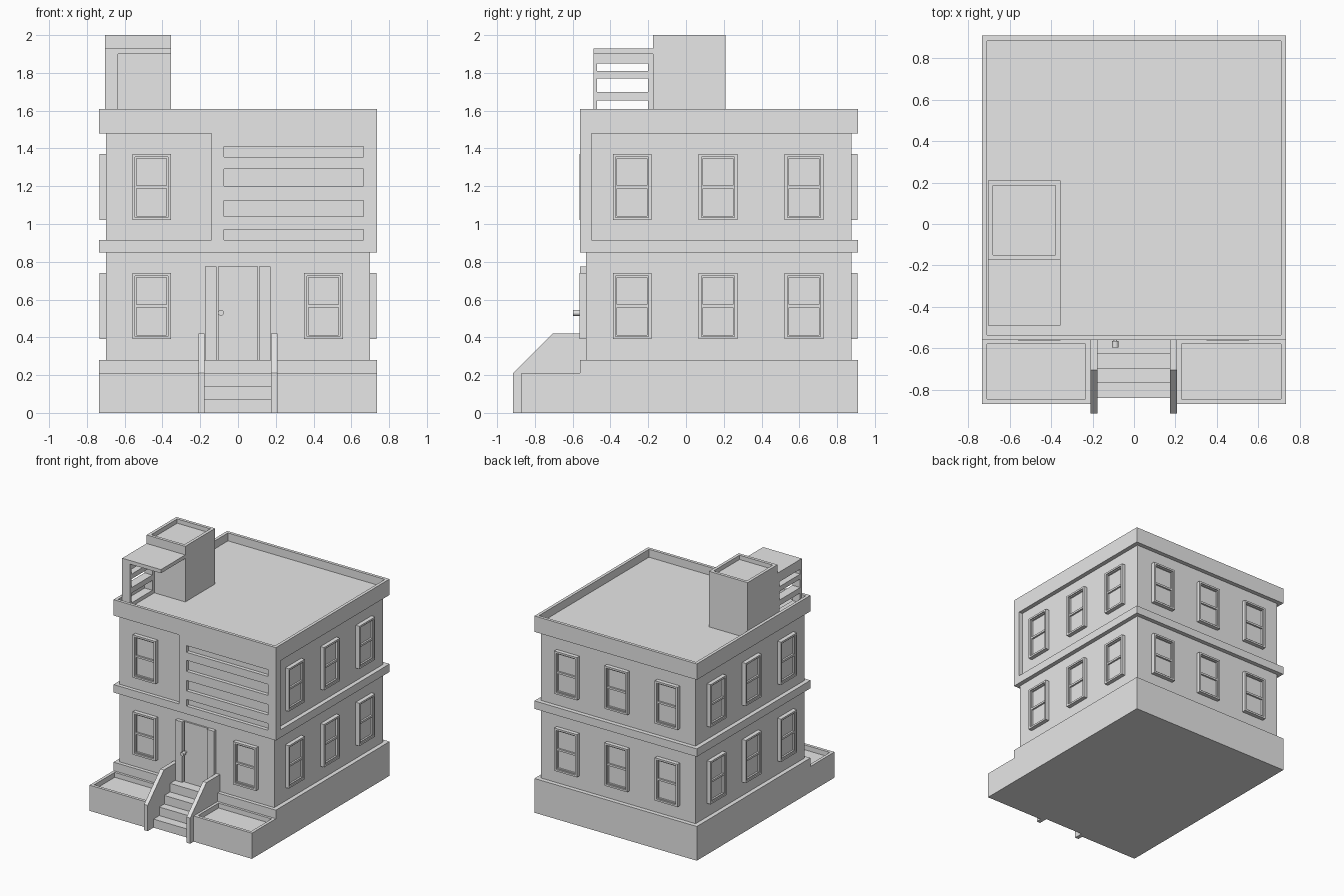
import bpy, bmesh, math
from mathutils import Matrix, Vector

cube = bpy.data.objects.get("Cube")
if cube:
    bpy.data.objects.remove(cube)

grey = bpy.data.materials.new("plain grey")
grey.use_nodes = True
grey.diffuse_color = (0.8, 0.8, 0.8, 1)
grey.node_tree.nodes["Principled BSDF"].inputs["Base Color"].default_value = (0.8, 0.8, 0.8, 1)


def add_box(bm, x, y, z):
    """Add a box from its (low, high) ranges and return its vertices."""
    lo, hi = Vector((x[0], y[0], z[0])), Vector((x[1], y[1], z[1]))
    m = Matrix.Translation((lo + hi) / 2) @ Matrix.Diagonal((hi - lo).to_4d())
    return bmesh.ops.create_cube(bm, size=1, matrix=m)["verts"]


def to_mesh(bm, name):
    mesh = bpy.data.meshes.new(name)
    bm.normal_update()
    bm.to_mesh(mesh)
    bm.free()
    mesh.materials.append(grey)
    return mesh


def place(name, mesh, location=(0, 0, 0), turn=0):
    ob = bpy.data.objects.new(name, mesh)
    ob.location = location
    ob.rotation_euler.z = turn
    bpy.context.collection.objects.link(ob)
    return ob


def boxes(name, *ranges):
    bm = bmesh.new()
    for r in ranges:
        add_box(bm, *r)
    return place(name, to_mesh(bm, name))


def tray(name, x, y, z, rim, depth):
    """A box with a sunken top inside a rim."""
    bm = bmesh.new()
    add_box(bm, x, y, z)
    bm.normal_update()
    top = max(bm.faces, key=lambda f: f.calc_center_median().z)
    bmesh.ops.inset_region(bm, faces=[top], thickness=rim)
    sunk = bmesh.ops.extrude_discrete_faces(bm, faces=[top])["faces"][0]
    bmesh.ops.translate(bm, verts=sunk.verts, vec=(0, 0, -depth))
    return place(name, to_mesh(bm, name))


def frame_boxes(x, y, z, border):
    """Four boxes forming a rectangular frame that faces -y."""
    return [((x[0], x[0] + border), y, z), ((x[1] - border, x[1]), y, z),
            ((x[0] + border, x[1] - border), y, (z[0], z[0] + border)),
            ((x[0] + border, x[1] - border), y, (z[1] - border, z[1]))]


OUT, WALL = 0.735, 0.70
FRONT, BACK = -0.56, 0.91
WALL_FRONT, WALL_BACK = -0.53, 0.875

# Plinth, storeys, band and roof
boxes("plinth", ((-OUT, OUT), (FRONT, BACK), (0, 0.28)))
boxes("lower_storey", ((-WALL, WALL), (WALL_FRONT, WALL_BACK), (0.28, 0.85)))
boxes("floor_band", ((-OUT, OUT), (FRONT, BACK), (0.85, 0.915)))
boxes("upper_storey", ((-WALL, WALL), (WALL_FRONT, WALL_BACK), (0.915, 1.48)))
tray("roof_parapet", (-OUT, OUT), (FRONT, BACK), (1.48, 1.61), 0.035, 0.065)

# Front panel with long horizontal slots
panel_y = (FRONT, -0.50)
slats = [((-0.075, 0.665), panel_y, z) for z in
         ((0.97, 1.04), (1.125, 1.20), (1.29, 1.355), (1.41, 1.48))]
boxes("slotted_panel", ((-0.14, -0.075), panel_y, (0.915, 1.48)),
      ((0.665, OUT), panel_y, (0.915, 1.48)), *slats)

# Planters either side of the steps
tray("right_planter", (-OUT, -0.21), (-0.87, FRONT + 0.005), (0, 0.21), 0.035, 0.04)
tray("left_planter", (0.205, OUT), (-0.87, FRONT + 0.005), (0, 0.21), 0.035, 0.04)

# Steps
boxes("steps", *[((-0.18, 0.175), (y, FRONT), (0, 0.07 * (i + 1)))
                 for i, y in enumerate((-0.84, -0.765, -0.70, -0.625))])

# Sloped cheek walls of the steps
profile = [(-0.915, 0), (-0.915, 0.21), (-0.705, 0.42), (WALL_FRONT, 0.42), (WALL_FRONT, 0)]
for name, x in (("right_cheek_wall", -0.21), ("left_cheek_wall", 0.175)):
    bm = bmesh.new()
    side = bm.faces.new([bm.verts.new((x, y, z)) for y, z in profile])
    new = bmesh.ops.extrude_face_region(bm, geom=[side])["geom"]
    bmesh.ops.translate(bm, vec=(0.033, 0, 0),
                        verts=[v for v in new if isinstance(v, bmesh.types.BMVert)])
    bmesh.ops.recalc_face_normals(bm, faces=bm.faces)
    place(name, to_mesh(bm, name))

# Door, pilasters and knob
boxes("door", ((-0.105, 0.105), (-0.543, WALL_FRONT), (0.28, 0.775)))
boxes("door_pilasters", *[((x, x + 0.062), (FRONT, WALL_FRONT), (0.28, 0.775))
                          for x in (-0.175, 0.111)])
bm = bmesh.new()
for radius, near, far in ((0.008, -0.57, -0.54), (0.016, -0.597, -0.565)):
    m = Matrix.Translation((-0.09, (near + far) / 2, 0.53)) @ Matrix.Rotation(math.pi / 2, 4, 'X')
    bmesh.ops.create_cone(bm, cap_ends=True, segments=16, radius1=radius,
                          radius2=radius, depth=far - near, matrix=m)
place("door_knob", to_mesh(bm, "door_knob"))

# Shared sash window, its back on the wall and facing -y
half, tall = 0.1025, 0.35
parts = frame_boxes((-half, half), (-0.033, 0), (0, tall), 0.015)
for z in ((0.015, 0.175), (0.175, 0.335)):
    parts += frame_boxes((-0.0875, 0.0875), (-0.024, 0), z, 0.008)
parts.append(((-0.08, 0.08), (-0.010, 0), (0.02, 0.33)))
bm = bmesh.new()
for p in parts:
    add_box(bm, *p)
window = to_mesh(bm, "window")

quarter = math.pi / 2
for floor, z in (("lower", 0.39), ("upper", 1.02)):
    place(f"{floor}_front_window", window, (-0.457, WALL_FRONT, z))
    for i, along in enumerate((-0.455, 0, 0.455)):
        place(f"{floor}_left_window_{i}", window, (WALL, along + 0.17, z), quarter)
        place(f"{floor}_right_window_{i}", window, (-WALL, along + 0.17, z), -quarter)
        place(f"{floor}_back_window_{i}", window, (along, WALL_BACK, z), math.pi)
place("lower_front_window_by_door", window, (0.453, WALL_FRONT, 0.39))

# Rooftop stair tower with canopy and slatted side screen
tower_x = (-0.705, -0.355)
tray("roof_tower", tower_x, (-0.175, 0.21), (1.54, 2.0), 0.035, 0.035)
boxes("roof_canopy", (tower_x, (-0.49, -0.175), (1.90, 1.93)))
screen_x = (-0.705, -0.635)
boxes("roof_screen", (screen_x, (-0.49, -0.47), (1.54, 1.90)),
      (screen_x, (-0.20, -0.175), (1.54, 1.90)),
      *[(screen_x, (-0.47, -0.20), z) for z in
        ((1.54, 1.575), (1.655, 1.70), (1.77, 1.81), (1.85, 1.90))])
